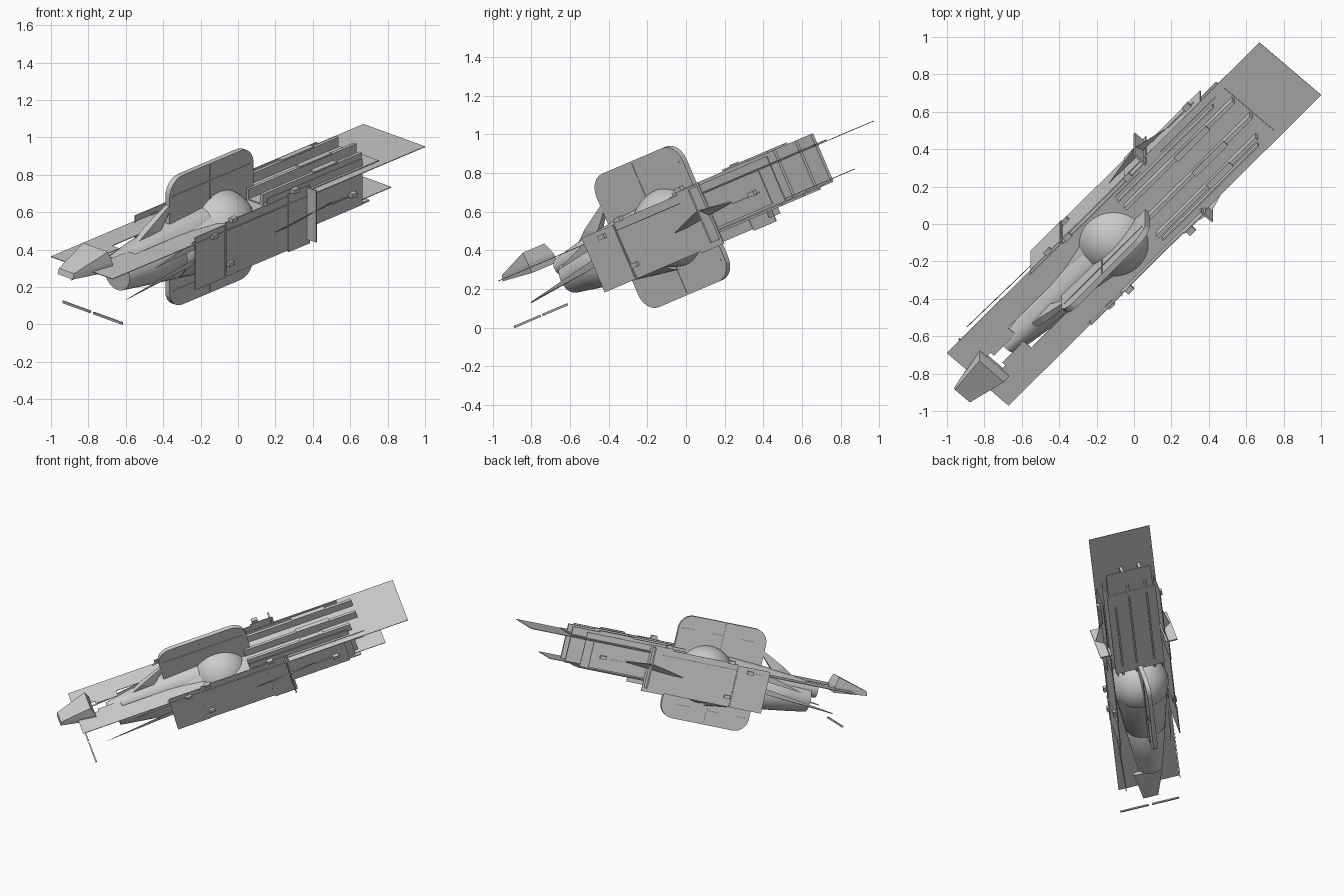
import bpy, bmesh, math
from mathutils import Matrix

if "Cube" in bpy.data.objects:
    bpy.data.objects.remove(bpy.data.objects["Cube"])

# One hull colour
grey = bpy.data.materials.new("hull_grey")
grey.use_nodes = True
colour = (0.6, 0.6, 0.6, 1)
grey.diffuse_color = colour
grey.node_tree.nodes["Principled BSDF"].inputs["Base Color"].default_value = colour

# Ship frame: u runs aft, v sideways, w up; the ship is yawed then pitched
FRAME = (Matrix.Translation((0, 0, 0.656)) @ Matrix.Rotation(math.radians(23.1), 4, 'X')
         @ Matrix.Rotation(math.radians(47.2), 4, 'Z'))


def finish(name, bm, smooth=False):
    bmesh.ops.recalc_face_normals(bm, faces=bm.faces)
    mesh = bpy.data.meshes.new(name)
    bm.to_mesh(mesh)
    bm.free()
    mesh.materials.append(grey)
    ob = bpy.data.objects.new(name, mesh)
    bpy.context.collection.objects.link(ob)
    ob.matrix_world = FRAME
    if smooth:
        bpy.ops.object.select_all(action='DESELECT')
        ob.select_set(True)
        bpy.context.view_layer.objects.active = ob
        bpy.ops.object.shade_smooth_by_angle(angle=math.radians(35))


def box(name, u, v, w):
    bm = bmesh.new()
    bmesh.ops.create_cube(bm, size=1)
    for p in bm.verts:
        p.co = [(a + b) / 2 + c * (b - a) for (a, b), c in zip((u, v, w), p.co)]
    finish(name, bm)


def pair(name, u, v, w):
    box(name + "_left", u, v, w)
    box(name + "_right", u, (-v[1], -v[0]), w)


def slab(name, outline, v0, v1):
    # Outline in the u-w plane, extruded sideways
    bm = bmesh.new()
    face = bm.faces.new([bm.verts.new((u, v0, w)) for u, w in outline])
    new = bmesh.ops.extrude_face_region(bm, geom=[face])["geom"]
    bmesh.ops.translate(bm, verts=[g for g in new if isinstance(g, bmesh.types.BMVert)],
                        vec=(0, v1 - v0, 0))
    finish(name, bm)


def hull(name, points):
    bm = bmesh.new()
    for p in points:
        bm.verts.new(p)
    bmesh.ops.convex_hull(bm, input=bm.verts)
    finish(name, bm)


def hull_pair(name, points):
    for side, s in (("_left", 1), ("_right", -1)):
        hull(name + side, [(u, s * v, w) for u, v, w in points])


def lathe(name, profile, centre_w, steps=40):
    bm = bmesh.new()
    ring = [bm.verts.new((u, 0, centre_w + r)) for u, r in profile]
    edges = [bm.edges.new(e) for e in zip(ring, ring[1:])]
    bmesh.ops.spin(bm, geom=ring + edges, cent=(0, 0, centre_w), axis=(1, 0, 0),
                   angle=math.tau, steps=steps)
    bmesh.ops.remove_doubles(bm, verts=bm.verts, dist=0.0005)
    finish(name, bm, True)


# Long thin deck, split into two arms around the forward hull
box("deck_plate", (-0.35, 1.23), (-0.225, 0.225), (-0.002, 0.002))
pair("bow_arm", (-1.23, -1.07), (0.055, 0.225), (-0.002, 0.002))
pair("bow_arm_middle", (-1.07, -0.9), (0.03, 0.225), (-0.002, 0.002))
pair("bow_arm_root", (-0.9, -0.35), (0.085, 0.225), (-0.002, 0.002))
box("belly_plate", (0.1, 1.03), (-0.165, 0.165), (-0.192, -0.188))

# Nose wedge
hull("nose_wedge", [(u, s * v, w) for s in (-1, 1) for u, v, w in (
    (-1.36, 0.055, -0.01), (-1.35, 0.055, 0.02), (-1.1, 0.105, -0.03),
    (-1.1, 0.105, 0.02), (-1.12, 0.09, 0.085))])

# Forward hull, its upper cowling, dorsal horn and the central sphere
lathe("forward_hull", [(-0.95, 0), (-0.95, 0.09), (-0.78, 0.115), (-0.56, 0.145),
                       (-0.55, 0.14), (-0.54, 0.147), (-0.2, 0.19)], -0.125)
lathe("upper_cowling", [(-1.0, 0), (-1.0, 0.045), (-0.8, 0.08), (-0.6, 0.1),
                        (-0.3, 0.12)], -0.055)
hull("dorsal_horn", [(u, s * v, w) for s in (-1, 1) for u, v, w in (
    (-0.8, 0.015, 0.02), (-0.72, 0.02, 0.07), (-0.55, 0.012, 0.155),
    (-0.54, 0.012, 0.13), (-0.64, 0.025, 0.03))])
bm = bmesh.new()
bmesh.ops.create_uvsphere(bm, u_segments=40, v_segments=24, radius=0.209,
                          matrix=Matrix.Translation((-0.16, 0, -0.095)))
finish("core_sphere", bm, True)


# Rounded vertical fin through the core, with raised seams
def rounded(u0, u1, w0, w1, r):
    pts = []
    corners = ((u1 - r, w1 - r), (u0 + r, w1 - r), (u0 + r, w0 + r), (u1 - r, w0 + r))
    for quarter, (cu, cw) in enumerate(corners):
        for k in range(7):
            a = math.pi / 2 * (quarter + k / 6)
            pts.append((cu + r * math.cos(a), cw + r * math.sin(a)))
    return pts


slab("core_fin", rounded(-0.555, 0.105, -0.45, 0.3, 0.1), -0.016, 0.016)
for name, w in (("upper_seam", 0.2), ("lower_seam", -0.35)):
    box(name, (-0.53, 0.08), (-0.019, 0.019), (w - 0.004, w + 0.004))
box("cross_seam", (-0.24, -0.232), (-0.019, 0.019), (-0.44, 0.29))

# Side armour: bow panel, main panel, stern panel, seams
pair("bow_side_panel", (-0.574, -0.33), (0.216, 0.222), (-0.27, 0.036))
pair("main_side_panel", (-0.33, 0.16), (0.211, 0.217), (-0.27, 0.045))
pair("mid_side_panel", (0.16, 0.33), (0.214, 0.22), (-0.28, 0.06))
pair("stern_side_panel", (0.33, 0.75), (0.208, 0.214), (-0.19, 0.0))
pair("side_seam", (-0.345, -0.335), (0.218, 0.226), (-0.26, 0.036))

# Stern walls, upper deck, keel and long upright ridges
pair("stern_wall", (0.05, 0.8), (0.16, 0.168), (-0.205, 0.05))
box("stern_deck", (0.05, 0.91), (-0.183, 0.183), (0.004, 0.009))
box("stern_keel", (0.08, 0.84), (-0.18, 0.18), (-0.208, -0.2))
for i, (v, end) in enumerate(((-0.125, 0.83), (-0.02, 0.9), (0.11, 0.9))):
    box(f"stern_ridge_{i}", (0.05, end), (v - 0.01, v + 0.01), (-0.2, 0.065))
    box(f"ridge_cap_{i}", (0.45, end - 0.2), (v - 0.017, v + 0.017), (0.065, 0.075))
    box(f"keel_rib_{i}", (0.15, end - 0.1), (v - 0.006, v + 0.006), (-0.218, -0.205))

# Side blades, vanes and cross vanes
hull_pair("side_blade", ((0.04, 0.222, -0.13), (0.16, 0.25, -0.1), (0.3, 0.28, -0.07),
                         (0.5, 0.225, -0.09), (0.5, 0.222, -0.1), (0.14, 0.222, -0.13)))
hull_pair("lower_vane", ((-1.1, 0.197, -0.172), (-1.1, 0.203, -0.166), (-0.57, 0.212, -0.09),
                         (-0.57, 0.205, -0.13)))
hull_pair("upper_vane", ((-0.85, 0.18, -0.07), (-0.57, 0.212, 0.01), (-0.57, 0.212, -0.04),
                         (-0.57, 0.2, -0.02)))
pair("cross_vane", (0.305, 0.315), (0.2, 0.285), (-0.25, 0.05))

# Small fittings along the armour
for i, (u, v, w) in enumerate(((0.2, 0.23, 0.07), (0.66, 0.225, -0.1),
                               (-0.3, 0.22, -0.2), (-0.43, 0.225, 0.0), (-0.28, 0.225, 0.05))):
    pair(f"fitting_{i}", (u - 0.022, u + 0.022), (v - 0.015, v + 0.015), (w - 0.012, w + 0.012))
pair("fitting_rail", (0.5, 0.7), (0.212, 0.22), (-0.11, -0.104))

# Detached bow bars
for name, v in (("bow_bar_left", (-0.04, 0.16)), ("bow_bar_right", (-0.275, -0.065))):
    box(name, (-1.21, -1.2), v, (-0.257, -0.245))
